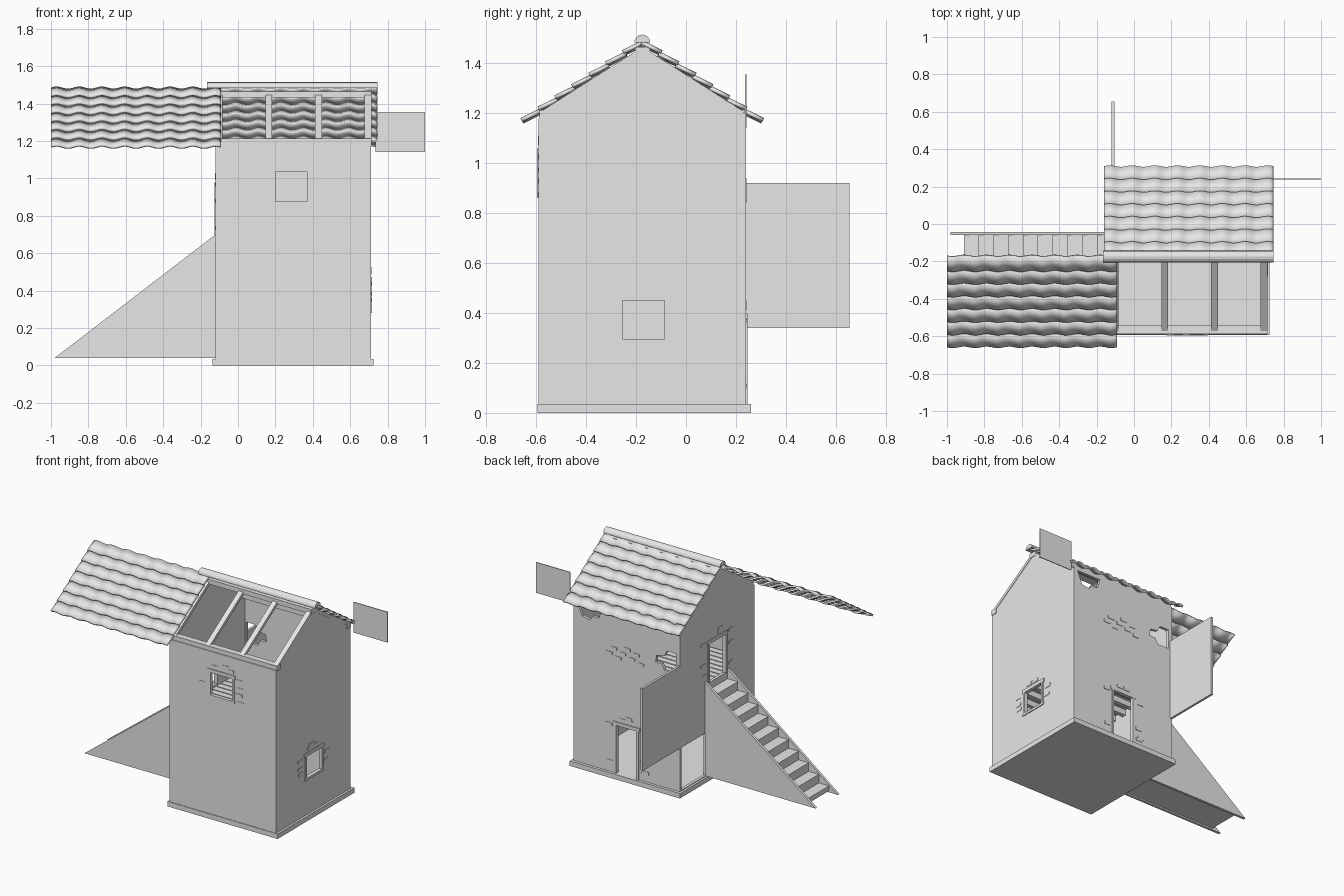
import bpy, bmesh, math, random
from mathutils import Vector

cube = bpy.data.objects.get("Cube")
if cube:
    bpy.data.objects.remove(cube, do_unlink=True)
random.seed(4)

# One plain material
GREY = (0.8, 0.8, 0.8, 1)
mat = bpy.data.materials.new("plain_grey")
mat.use_nodes = True
mat.diffuse_color = GREY
mat.node_tree.nodes["Principled BSDF"].inputs["Base Color"].default_value = GREY

# Main dimensions
L, R, F, B = -0.12, 0.71, -0.59, 0.24
MID, EAVE, PEAK, T = -0.175, 1.18, 1.44, 0.02
SLAB = 0.035


def finish(name, bm, fix=True):
    if fix:
        bmesh.ops.recalc_face_normals(bm, faces=bm.faces)
    me = bpy.data.meshes.new(name)
    bm.to_mesh(me)
    bm.free()
    me.materials.append(mat)
    ob = bpy.data.objects.new(name, me)
    bpy.context.collection.objects.link(ob)
    return ob


def prism(name, pts, axis, a, b):
    """Extrude a profile along x (points are y,z) or along y (points are x,z)."""
    bm = bmesh.new()
    at = (lambda p, t: (t, p[0], p[1])) if axis == "x" else (lambda p, t: (p[0], t, p[1]))
    v0 = [bm.verts.new(at(p, a)) for p in pts]
    v1 = [bm.verts.new(at(p, b)) for p in pts]
    bm.faces.new(v0)
    bm.faces.new(v1[::-1])
    for i in range(len(pts)):
        j = (i + 1) % len(pts)
        bm.faces.new((v0[i], v1[i], v1[j], v0[j]))
    return finish(name, bm)


def box(name, x0, x1, y0, y1, z0, z1):
    return prism(name, [(x0, z0), (x1, z0), (x1, z1), (x0, z1)], "y", y0, y1)


def wall_box(name, axis, plane, out, d0, d1, a0, a1, z0, z1):
    """Box on a wall; d0 and d1 are depths measured outwards from its plane."""
    lo, hi = sorted((plane + out * d0, plane + out * d1))
    return prism(name, [(a0, z0), (a1, z0), (a1, z1), (a0, z1)], axis, lo, hi)


def cut(ob, tool):
    tool.hide_render = True
    mod = ob.modifiers.new("cut", "BOOLEAN")
    mod.operation, mod.solver, mod.object = "DIFFERENCE", "EXACT", tool
    bpy.context.view_layer.objects.active = ob
    bpy.ops.object.modifier_apply(modifier=mod.name)
    bpy.data.objects.remove(tool, do_unlink=True)


# Base slab and hollow gabled walls
box("base_slab", L - 0.015, R + 0.015, F - 0.004, B + 0.02, 0, SLAB)
walls = prism("walls", [(F, 0.01), (B, 0.01), (B, EAVE), (MID, PEAK), (F, EAVE)], "x", L, R)
cut(walls, box("hollow", L + T, R - T, F + T, B - T, SLAB, 2))

# Openings: name, axis, wall plane, outward sign, span, heights
openings = [
    ("front_window", "y", F, -1, 0.185, 0.385, 0.86, 1.05),
    ("side_window", "x", R, 1, -0.27, -0.07, 0.28, 0.465),
    ("back_door", "y", B, 1, 0.2, 0.39, SLAB, 0.39),
    ("upper_door", "x", L, -1, -0.28, -0.07, 0.68, 0.97),
]
for name, axis, plane, out, a0, a1, z0, z1 in openings:
    cut(walls, wall_box("cutter", axis, plane, out, -0.05, 0.05, a0, a1, z0, z1))
    w = 0.016
    bars = [(a0, a0 + w, z0, z1), (a1 - w, a1, z0, z1), (a0 - 0.01, a1 + 0.01, z1 - w, z1 + 0.008)]
    if "window" in name:
        bars.append((a0 - 0.005, a1 + 0.005, z0, z0 + w))
    for bar in bars:
        wall_box(name + "_frame", axis, plane, out, -T, 0.006, *bar)
    # Exposed bricks, as thin plates round the opening
    for k in range(9):
        low = k % 3 == 0
        h = 0.02
        z = (z1 + 0.02 + h * (k % 2)) if low else z0 + (z1 - z0) * random.random()
        a = random.uniform(a0, a1 - 0.05) if low else random.choice((a0 - 0.07, a1 + 0.02))
        a += random.uniform(-0.01, 0.01)
        wall_box(name + "_brick", axis, plane, out, -0.002, 0.003, a, a + 0.05, z, z + h)

# Low opening in the stair side and ragged holes in the back wall
cut(walls, box("cutter", L - 0.05, L + 0.05, -0.05, B - T, SLAB + 0.005, 0.34))
ragged_upper = [(0.68, 1.16), (0.49, 1.16), (0.51, 1.09), (0.56, 1.09), (0.58, 1.06), (0.64, 1.07)]
ragged_corner = [(-0.09, 0.86), (0.0, 0.86), (0.02, 0.9), (0.07, 0.9), (0.06, 0.95), (0, 0.96), (-0.02, 1), (-0.09, 1)]
for shape in (ragged_upper, ragged_corner):
    cut(walls, prism("cutter", shape, "y", B - 0.05, B + 0.05))
for k in range(8):
    a, z = 0.16 + 0.035 * k, 0.84 + 0.02 * ((k * 3) % 5)
    wall_box("back_brick", "y", B, 1, -0.002, 0.003, a, a + 0.05, z, z + 0.02)

# Upper floor on joists
box("upper_floor", L + T, R - T, F + T, B - T, 0.6, 0.66)
for k in range(8):
    y = -0.52 + 0.1 * k
    box("floor_joist", L + T, R - T, y - 0.015, y + 0.015, 0.56, 0.6)
for k in range(15):
    y = -0.555 + 0.051 * k
    box("floor_board", L + T, R - T, y, y + 0.043, 0.66, 0.667)

# Roof timbers
for y in (F + 0.025, B - 0.025):
    box("eaves_beam", L + 0.005, R + 0.005, y - 0.022, y + 0.022, 1.175, 1.212)
box("ridge_beam", L + 0.005, R + 0.005, MID - 0.03, MID + 0.03, 1.432, 1.465)
for k in range(4):
    x = -0.1 + 0.265 * k
    for s in (-1, 1):
        e = MID + s * 0.4
        prism("rafter", [(e, 1.185), (e, 1.21), (MID, 1.465), (MID, 1.44)], "x", x - 0.018, x + 0.018)


def tiled_slope(name, x0, x1, side, rows=7, waves=7.5, cols=75):
    """Overlapping rows of wavy tiles running down one slope."""
    bm = bmesh.new()
    down = Vector((0, side * 0.48, -0.32))
    up = Vector((0, side * 0.32, 0.48)).normalized()
    for r in range(rows):
        edges = []
        for v, lift in ((r / rows, -0.003), ((r + 1.08) / (rows + 0.08), 0.008)):
            line = []
            for c in range(cols + 1):
                u = c / cols
                wave = 0.007 * math.sin(2 * math.pi * waves * u)
                p = Vector((x0 + (x1 - x0) * u, MID, 1.488)) + down * v + up * (wave + lift)
                line.append(bm.verts.new(p))
            edges.append(line)
        top, low = edges
        for c in range(cols):
            face = bm.faces.new((top[c], low[c], low[c + 1], top[c + 1]))
            face.normal_update()
            if face.normal.z < 0:
                face.normal_flip()
    ob = finish(name, bm, fix=False)
    mod = ob.modifiers.new("thickness", "SOLIDIFY")
    mod.thickness, mod.offset = 0.012, -1
    bpy.ops.object.select_all(action="DESELECT")
    ob.select_set(True)
    bpy.context.view_layer.objects.active = ob
    bpy.ops.object.shade_smooth_by_angle()


tiled_slope("back_roof", -0.16, 0.745, 1)
tiled_slope("front_roof_slid_aside", -1, -0.09, -1)

# Rounded ridge cap
ridge = [(MID + 0.032 * math.cos(math.pi * k / 8), 1.482 + 0.032 * math.sin(math.pi * k / 8)) for k in range(9)]
prism("ridge_cap", ridge, "x", -0.165, 0.745)

# Outside staircase: two triangular stringers and a solid flight
for y in (-0.31, -0.06):
    prism("stair_stringer", [(-0.98, 0.04), (L, 0.04), (L, 0.7)], "y", y, y + 0.018)
steps, run, rise = 10, 0.079, 0.0605
flight = [(L, 0.05), (-0.91, 0.05)]
for k in range(steps):
    x, z = -0.91 + run * k, 0.085 + rise * k
    flight += [(x, z), (x + run, z)]
prism("stair_flight", flight, "y", -0.292, -0.06)

# Plates standing out beyond the back corners
box("side_panel", L, L + 0.016, B - 0.005, 0.655, 0.34, 0.92)
box("eaves_plate", 0.735, 1.0, B - 0.003, B + 0.003, 1.14, 1.355)
